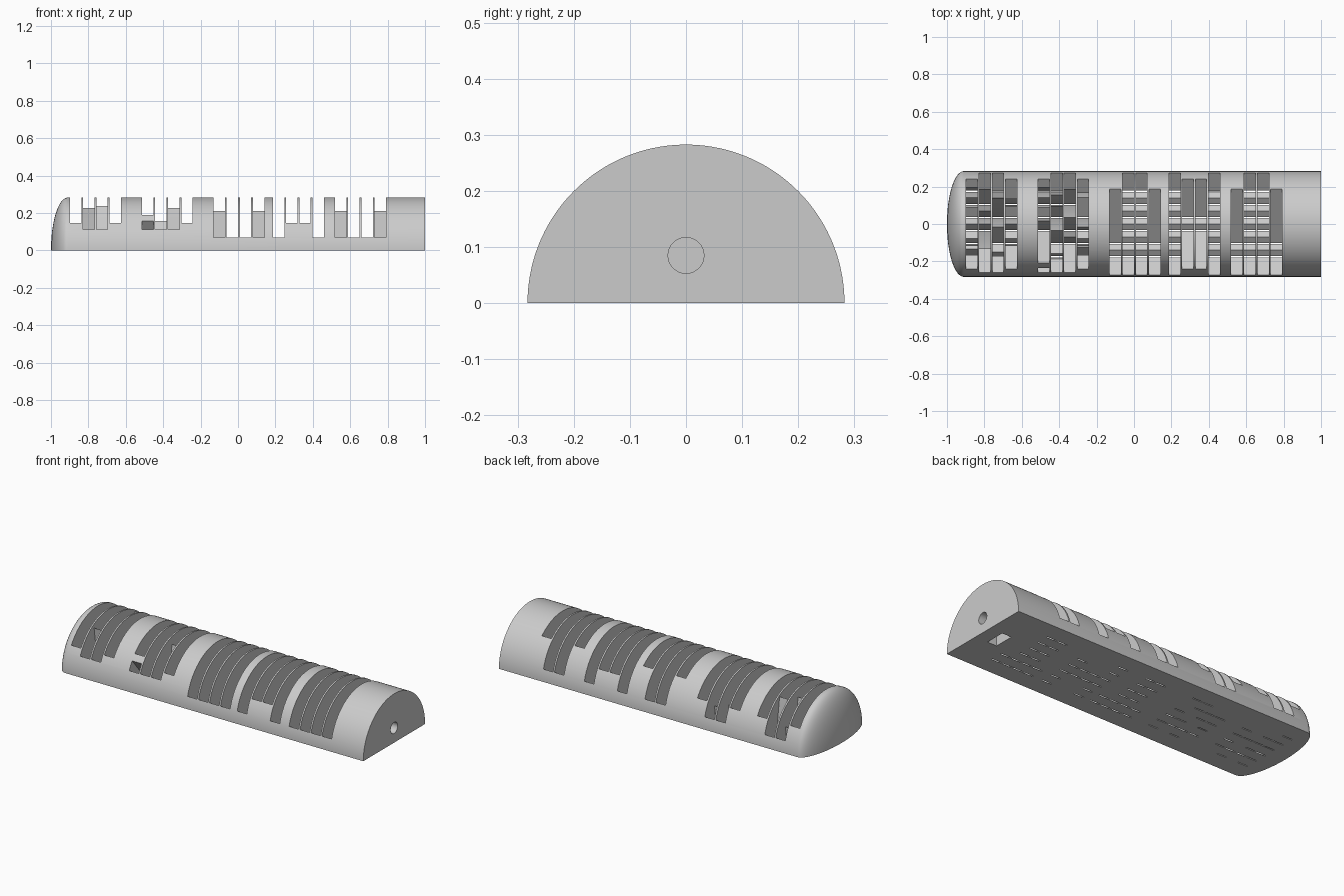
import bpy, bmesh
from math import sin, cos, pi, radians

cube = bpy.data.objects.get("Cube")
if cube:
    bpy.data.objects.remove(cube)

R = 0.2825          # half-cylinder radius
DOME = 0.09         # depth of the rounded end
SLIT = 0.003        # half width of the slit at each wedge tip
COL_W, COL_STEP = 0.061, 0.0703
LOW, HIGH = 36, 144  # widest opening angles

grey = bpy.data.materials.new("light grey")
grey.use_nodes = True
grey.diffuse_color = (0.6, 0.6, 0.6, 1)
grey.node_tree.nodes["Principled BSDF"].inputs["Base Color"].default_value = (0.6, 0.6, 0.6, 1)


def make_object(name, bm):
    bmesh.ops.recalc_face_normals(bm, faces=bm.faces)
    mesh = bpy.data.meshes.new(name)
    bm.to_mesh(mesh)
    bm.free()
    mesh.materials.append(grey)
    obj = bpy.data.objects.new(name, mesh)
    bpy.context.collection.objects.link(obj)
    return obj


def add_prism(bm, outline, x0, x1):
    """Extrude a (y, z) outline from x0 to x1."""
    a = [bm.verts.new((x0, y, z)) for y, z in outline]
    b = [bm.verts.new((x1, y, z)) for y, z in outline]
    bm.faces.new(a)
    bm.faces.new(b[::-1])
    for i in range(len(a)):
        j = (i + 1) % len(a)
        bm.faces.new((a[i], b[i], b[j], a[j]))


def wedge(tip, start, end):
    """Fan of light opening upward from a narrow slit in the base."""
    s, reach = SLIT, 0.8
    a, m, e = (radians(v) for v in (start, (start + end) / 2, end))
    return [(tip - s, -0.02), (tip + s, -0.02), (tip + s, 0),
            (tip + s + reach * cos(a), reach * sin(a)),
            (tip + reach * cos(m), reach * sin(m)),
            (tip - s + reach * cos(e), reach * sin(e)), (tip - s, 0)]


def cut(target, cutter):
    cutter.hide_render = True
    mod = target.modifiers.new("cut", 'BOOLEAN')
    mod.operation = 'DIFFERENCE'
    mod.solver = 'EXACT'
    mod.object = cutter
    bpy.context.view_layer.objects.active = target
    bpy.ops.object.modifier_apply(modifier=mod.name)
    bpy.data.objects.remove(cutter)


# Body: half turn of a profile with a domed end
bm = bmesh.new()
points = [(-1 + DOME * (1 - cos(t * pi / 32)), R * sin(t * pi / 32)) for t in range(17)]
points += [(1, R), (1, 0)]
verts = [bm.verts.new((x, y, 0)) for x, y in points]
edges = [bm.edges.new(pair) for pair in zip(verts, verts[1:])]
bmesh.ops.spin(bm, geom=verts + edges, cent=(0, 0, 0), axis=(1, 0, 0),
               angle=pi, steps=72)
bmesh.ops.remove_doubles(bm, verts=bm.verts, dist=1e-5)
bmesh.ops.edgeloop_fill(bm, edges=[e for e in bm.edges if e.is_boundary])
body = make_object("half_cylinder_body", bm)


# Slot groups: every column lists its wedges as (row, start angle, end angle)
def full(*rows):
    return [(r, LOW, HIGH) for r in rows]


fork = [full(0, 1), full(*range(6)), full(*range(6)), full(0, 1)]
bridge = [full(*range(6)), full(2, 3), full(2, 3), full(*range(6))]
outer_mix = [
    [(0, 60, 82), (1, 52, 98), (2, 50, HIGH), (3, LOW, 128), (4, 67, 113), (5, 82, 113)],
    [(1, 98, HIGH), (2, 67, 113), (3, 82, 113), (4, 52, 98), (5, LOW, 82)],
    [(0, 52, 82), (1, 52, HIGH), (3, 67, 113), (5, LOW, 98)],
    [(1, 52, 98), (2, 67, HIGH), (3, LOW, 113), (4, 67, 98)],
]
inner_mix = [
    [(1, 130, HIGH), (2, 67, 132), (3, LOW, 98), (4, 67, 113), (5, 82, 113)],
    [(0, 67, 98), (1, 67, HIGH), (3, 52, 113), (4, 67, 98), (5, LOW, 98)],
    [(1, 82, HIGH), (2, 67, 98), (4, 52, 113), (5, LOW, 82)],
    [(0, 52, 82), (1, 52, 98), (2, 82, HIGH), (3, LOW, 113), (5, 98, 113)],
]
groups = [(-0.898, outer_mix), (-0.514, inner_mix), (-0.131, fork),
          (0.187, bridge), (0.519, fork)]

# Cut the light slots, one row of wedges at a time
for row in range(6):
    tip = -0.175 + 0.07 * row
    bm = bmesh.new()
    for start_x, columns in groups:
        for i, column in enumerate(columns):
            x = start_x + i * COL_STEP
            for r, a0, a1 in column:
                if r == row:
                    add_prism(bm, wedge(tip, a0, a1), x, x + COL_W)
    cut(body, make_object("slot_cutter", bm))

# Bolt hole in the flat end
bm = bmesh.new()
ring = [(0.032 * cos(k * pi / 16), 0.085 + 0.032 * sin(k * pi / 16)) for k in range(32)]
add_prism(bm, ring, 0.82, 1.05)
cut(body, make_object("bolt_hole_cutter", bm))

# Nut pocket opening in the base
bm = bmesh.new()
add_prism(bm, [(-0.058, -0.02), (0.058, -0.02), (0.058, 0.14), (-0.058, 0.14)], 0.86, 0.92)
cut(body, make_object("nut_pocket_cutter", bm))

bpy.ops.object.select_all(action='DESELECT')
body.select_set(True)
bpy.context.view_layer.objects.active = body
bpy.ops.object.shade_smooth_by_angle(angle=radians(30))
